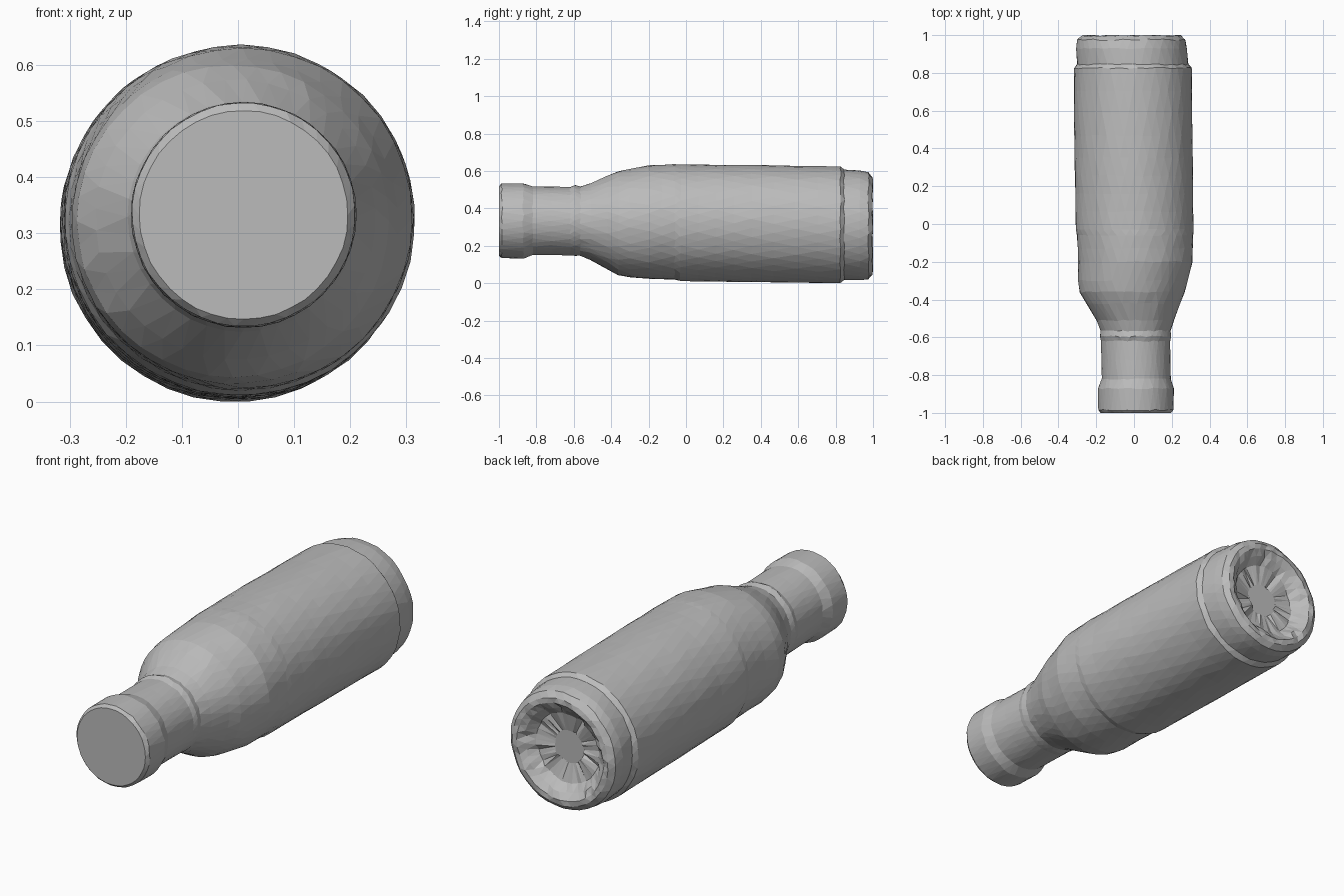
import bpy, bmesh, math, random

if "Cube" in bpy.data.objects:
    bpy.data.objects.remove(bpy.data.objects["Cube"])

random.seed(4)
SIDES = 40

grey = bpy.data.materials.new("plain grey")
grey.diffuse_color = (0.5, 0.5, 0.5, 1)
grey.use_nodes = True
grey.node_tree.nodes["Principled BSDF"].inputs["Base Color"].default_value = grey.diffuse_color

# Round cross-sections along the bottle: y, radius, centre x, centre z
rings = [
    # flat mouth and lip
    (-1.0, .186, .010, .334), (-.985, .199, .010, .335), (-.87, .201, .010, .334),
    # neck with a small collar
    (-.82, .183, .012, .336), (-.62, .183, .008, .333), (-.595, .189, .008, .337),
    (-.565, .185, .009, .334),
    # shoulder, straighter on the right than on the left
    (-.51, .205, .008, .331), (-.42, .250, -.004, .326), (-.36, .278, -.009, .323),
    (-.30, .290, -.006, .323), (-.20, .303, .008, .328), (-.06, .308, .005, .329),
    # body
    (-.03, .312, .003, .324), (.35, .313, -.002, .321), (.825, .312, -.006, .313),
    # step down to the heel
    (.845, .295, -.007, .313), (.93, .294, -.013, .311), (.975, .286, -.014, .308),
    (.997, .260, -.013, .307),
]

def add_hollow(depth_steps):
    """Dished base, shrinking inward from the heel."""
    for y, r in depth_steps:
        rings.append((y, r, -.013, .307))

def subdivide(rows, longest):
    """Split long spans so the skin gets even facets."""
    out = [rows[0]]
    for p, q in zip(rows, rows[1:]):
        n = max(1, math.ceil(abs(q[0] - p[0]) / longest))
        for s in range(1, n + 1):
            out.append(tuple(u + (v - u) * s / n for u, v in zip(p, q)))
    return out

rings = subdivide(rings, .12)
outer = len(rings)
add_hollow([(1.0, .235), (.975, .205), (.94, .17), (.925, .08)])

bm = bmesh.new()
loops = []
for n, (y, r, cx, cz) in enumerate(rings):
    # slight hand-worked unevenness, stronger in the hollow base
    wobble = 0 if n == 0 else (.004 if n < outer else .01)
    loop = []
    for i in range(SIDES):
        a = 2 * math.pi * (i + 0.5 * (n % 2)) / SIDES
        k = r * (1 + random.uniform(-.004, .004))
        dy = random.uniform(-wobble, wobble)
        loop.append(bm.verts.new((cx + k * math.cos(a), max(-1, min(1, y + dy)),
                                  cz + k * math.sin(a))))
    loops.append(loop)

# Triangulated skin between staggered rings
for n in range(len(loops) - 1):
    a, b = loops[n], loops[n + 1]
    for i in range(SIDES):
        j = (i + 1) % SIDES
        if n % 2 == 0:
            bm.faces.new((a[i], a[j], b[i]))
            bm.faces.new((a[j], b[j], b[i]))
        else:
            bm.faces.new((a[i], b[j], b[i]))
            bm.faces.new((a[i], a[j], b[j]))

# Close the mouth and the base
bm.faces.new(loops[0])
bm.faces.new(loops[-1])
bmesh.ops.recalc_face_normals(bm, faces=bm.faces[:])

# Rest on the ground
low = min(v.co.z for v in bm.verts)
for v in bm.verts:
    v.co.z -= low

mesh = bpy.data.meshes.new("bottle")
bm.to_mesh(mesh)
bm.free()
mesh.materials.append(grey)
bpy.context.collection.objects.link(bpy.data.objects.new("bottle", mesh))
